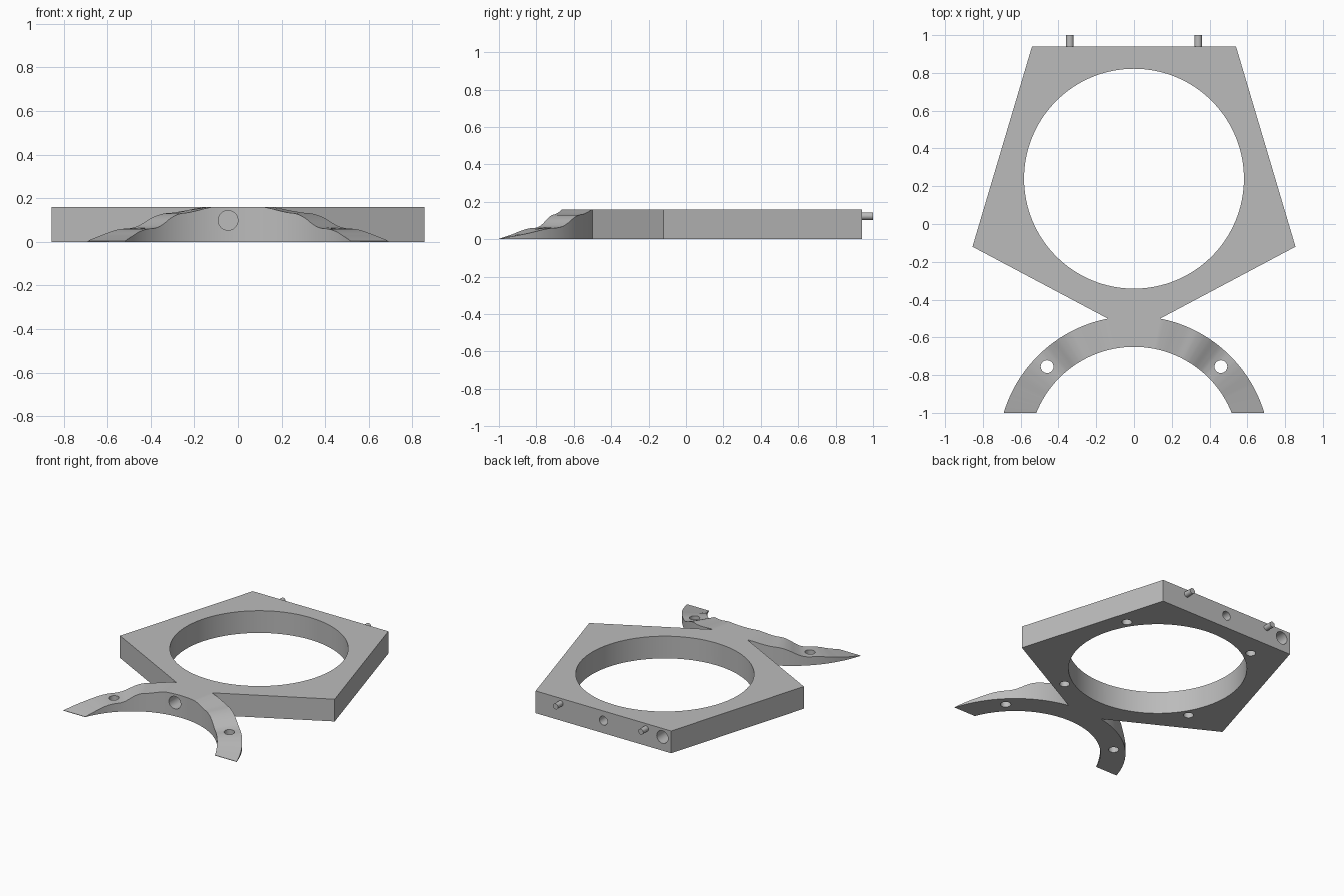
import bpy, bmesh, math
from mathutils import Matrix

if "Cube" in bpy.data.objects:
    bpy.data.objects.remove(bpy.data.objects["Cube"])

H = 0.16
grey = bpy.data.materials.new("plain_grey")
grey.diffuse_color = (0.5, 0.5, 0.5, 1)
grey.use_nodes = True
grey.node_tree.nodes["Principled BSDF"].inputs["Base Color"].default_value = grey.diffuse_color


def make_object(name, bm):
    bmesh.ops.recalc_face_normals(bm, faces=bm.faces)
    me = bpy.data.meshes.new(name)
    bm.to_mesh(me)
    bm.free()
    me.materials.append(grey)
    ob = bpy.data.objects.new(name, me)
    bpy.context.collection.objects.link(ob)
    return ob


def cylinder(name, centre, r, depth, axis="Z", seg=32):
    bm = bmesh.new()
    rot = Matrix.Rotation(math.pi / 2, 4, "X") if axis == "Y" else Matrix()
    bmesh.ops.create_cone(bm, cap_ends=True, segments=seg, radius1=r, radius2=r,
                          depth=depth, matrix=Matrix.Translation(centre) @ rot)
    return make_object(name, bm)


def boolean(target, other, op):
    mod = target.modifiers.new(op.lower(), "BOOLEAN")
    mod.operation = op
    mod.solver = "EXACT"
    mod.object = other
    bpy.context.view_layer.objects.active = target
    bpy.ops.object.modifier_apply(modifier=mod.name)
    bpy.data.objects.remove(other, do_unlink=True)


def smooth(ob):
    bpy.ops.object.select_all(action="DESELECT")
    ob.select_set(True)
    bpy.context.view_layer.objects.active = ob
    bpy.ops.object.shade_smooth_by_angle(angle=math.radians(30))


# Five-sided plate
bm = bmesh.new()
outline = [(-0.54, 0.94), (-0.855, -0.12), (0, -0.574), (0.855, -0.12), (0.54, 0.94)]
base = bm.faces.new([bm.verts.new((x, y, 0)) for x, y in outline])
ext = bmesh.ops.extrude_face_region(bm, geom=[base])
for v in ext["geom"]:
    if isinstance(v, bmesh.types.BMVert):
        v.co.z = H
plate = make_object("ring_plate", bm)

# Curved pair of arms: height falls in steps with the angle from the middle
CY, R_OUT, R_IN = -1.207, 0.72, 0.557
profile = [(0, H), (12, H), (16, 0.152), (20, 0.142), (24, 0.134), (28, 0.13),
           (31, 0.121), (34, 0.106), (37, 0.086), (40, 0.07), (43, 0.062),
           (48, 0.059), (51, 0.054), (55, 0.044), (60, 0.031), (66, 0.018), (73.3, 0.003)]


def height(t):
    for (a, za), (b, zb) in zip(profile, profile[1:]):
        if t <= b:
            return za + (zb - za) * (t - a) / (b - a)
    return profile[-1][1]


bm = bmesh.new()
columns = []
N = 72
for i in range(-N, N + 1):
    t = 73.3 * abs(i) / N
    s = -1 if i < 0 else 1
    # the inner edge ends earlier, so that the tips are cut square
    t_in = t if t < 55 else 55 + (t - 55) * 13.2 / 18.3
    ring = []
    for r, ang, z in ((R_OUT, t, 0), (R_OUT, t, height(t)),
                      (R_IN, t_in, height(t)), (R_IN, t_in, 0)):
        a = math.radians(ang)
        ring.append(bm.verts.new((s * r * math.sin(a), CY + r * math.cos(a), z)))
    columns.append(ring)
for p, q in zip(columns, columns[1:]):
    for k in range(4):
        bm.faces.new((p[k], p[(k + 1) % 4], q[(k + 1) % 4], q[k]))
bm.faces.new(columns[0])
bm.faces.new(columns[-1])
arms = make_object("curved_arms", bm)
boolean(plate, arms, "UNION")

# Large round opening
boolean(plate, cylinder("opening_cutter", (0, 0.24, H / 2), 0.582, 1, seg=128), "DIFFERENCE")

# Screw holes through the arms
for s in (-1, 1):
    boolean(plate, cylinder("arm_hole_cutter", (s * 0.46, -0.755, 0.1), 0.034, 0.6), "DIFFERENCE")

# Four blind holes in the underside
for k in range(4):
    a = math.radians(31.7 + 90 * k)
    c = (0.64 * math.cos(a), 0.24 + 0.64 * math.sin(a), 0)
    boolean(plate, cylinder("under_hole_cutter", c, 0.033, 0.16), "DIFFERENCE")

# Blind holes in the neck and in the back edge
boolean(plate, cylinder("neck_hole_cutter", (-0.045, -0.63, 0.098), 0.045, 0.3, "Y"), "DIFFERENCE")
boolean(plate, cylinder("back_corner_hole_cutter", (-0.47, 0.94, 0.098), 0.045, 0.3, "Y"), "DIFFERENCE")
boolean(plate, cylinder("back_middle_hole_cutter", (0, 0.94, 0.09), 0.032, 0.16, "Y"), "DIFFERENCE")
smooth(plate)

# Locating pins on the back edge
for s, side in ((-1, "left"), (1, "right")):
    smooth(cylinder("back_pin_" + side, (s * 0.34, 0.965, 0.124), 0.02, 0.07, "Y"))
